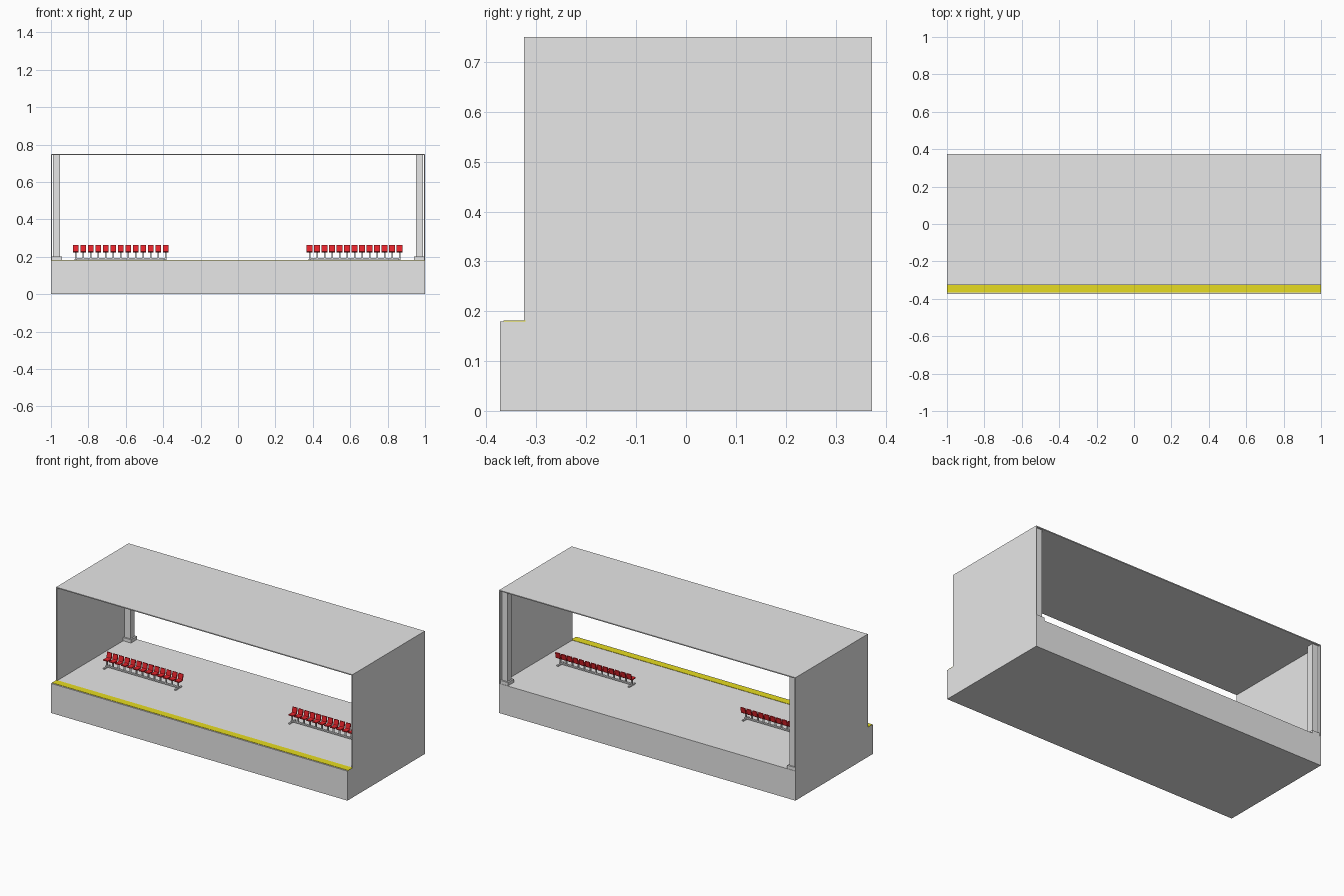
import bpy, bmesh

cube = bpy.data.objects.get("Cube")
if cube:
    bpy.data.objects.remove(cube, do_unlink=True)


def material(name, rgb):
    m = bpy.data.materials.new(name)
    m.use_nodes = True
    m.diffuse_color = (*rgb, 1)
    m.node_tree.nodes["Principled BSDF"].inputs["Base Color"].default_value = (*rgb, 1)
    return m


GREY = material("concrete grey", (0.8, 0.8, 0.8))
YELLOW = material("safety yellow", (0.8, 0.72, 0.015))
RED = material("seat red", (0.8, 0.018, 0.025))


def prism(name, profile, x0, x1, mat):
    """Extrude a (y, z) profile from x0 to x1."""
    bm = bmesh.new()
    face = bm.faces.new([bm.verts.new((x0, y, z)) for y, z in profile])
    ext = bmesh.ops.extrude_face_region(bm, geom=[face])
    verts = [g for g in ext["geom"] if isinstance(g, bmesh.types.BMVert)]
    bmesh.ops.translate(bm, verts=verts, vec=(x1 - x0, 0, 0))
    bmesh.ops.recalc_face_normals(bm, faces=bm.faces)
    mesh = bpy.data.meshes.new(name)
    bm.to_mesh(mesh)
    bm.free()
    mesh.materials.append(mat)
    ob = bpy.data.objects.new(name, mesh)
    bpy.context.collection.objects.link(ob)
    return ob


def box(name, x, y, z, mat):
    return prism(name, [(y[0], z[0]), (y[1], z[0]), (y[1], z[1]), (y[0], z[1])], x[0], x[1], mat)


def copy_at(ob, x):
    dup = ob.copy()
    dup.location.x = x
    bpy.context.collection.objects.link(dup)


FLOOR, TOP, SHEET = 0.18, 0.75, 0.006
FRONT, WALL_FRONT, BACK = -0.373, -0.325, 0.373

# Platform, painted edge strip and roof
box("platform", (-1, 1), (FRONT, BACK), (0, FLOOR), GREY)
box("edge_strip", (-1, 1), (-0.366, -0.322), (FLOOR - 0.002, FLOOR + 0.002), YELLOW)
box("roof", (-1, 1), (WALL_FRONT, BACK), (TOP - SHEET, TOP), GREY)

# Side walls and rear corner pillars with base blocks
for side, s in (("right", -1), ("left", 1)):
    def span(a, b):
        return sorted((s * a, s * b))
    box(side + "_wall", span(1 - SHEET, 1), (WALL_FRONT, BACK), (FLOOR, TOP - SHEET), GREY)
    box(side + "_pillar", span(0.951, 0.99), (0.322, 0.362), (FLOOR, TOP - SHEET), GREY)
    box(side + "_pillar_base", span(0.942, 1 - SHEET), (0.313, 0.371), (FLOOR, 0.2), GREY)

# Seat shell and its post, modelled at x = 0
seat_profile = [(-0.04, 0.224), (-0.008, 0.222), (0.0, 0.228), (0.006, 0.261),
                (0.0, 0.262), (-0.006, 0.231), (-0.011, 0.228), (-0.04, 0.230)]
seat = prism("seat", seat_profile, -0.0155, 0.0155, RED)
post = box("seat_post", (-0.004, 0.004), (-0.029, -0.021), (0.193, 0.2235), GREY)

# Two benches of thirteen seats on a beam with end feet
COUNT, STEP = 13, 0.0401
for start in (-0.868, 0.383):
    end = start + STEP * (COUNT - 1)
    for i in range(COUNT):
        copy_at(seat, start + i * STEP)
        copy_at(post, start + i * STEP)
    box("bench_beam", (start - 0.004, end + 0.004), (-0.031, -0.019), (0.186, 0.194), GREY)
    for x in (start, end):
        box("bench_foot", (x - 0.005, x + 0.005), (-0.055, 0.005), (FLOOR, 0.187), GREY)

for template in (seat, post):
    bpy.data.objects.remove(template, do_unlink=True)
